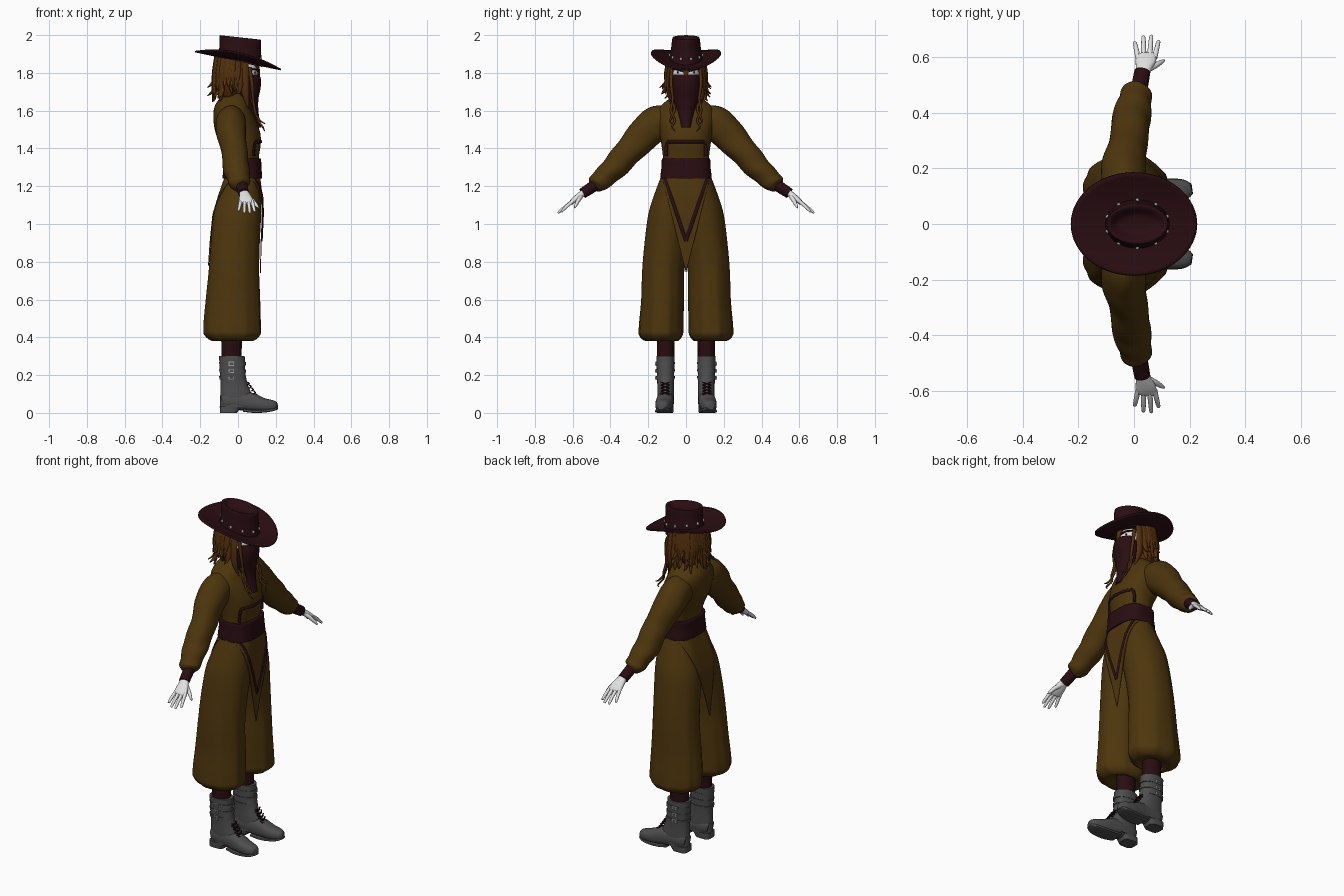
import bpy, bmesh, math, random
from mathutils import Vector, Matrix

random.seed(4)
TAU = math.tau


def mat(name, r, g, b):
    m = bpy.data.materials.new(name)
    m.diffuse_color = (r, g, b, 1)
    return m


OCHRE = mat("ochre cloth", .075, .036, .004)
MAROON = mat("dark maroon", .022, .004, .006)
HAIR = mat("brown hair", .088, .029, .004)
SKIN = mat("pale skin", .75, .75, .75)
BOOT = mat("grey leather", .075, .075, .075)
METAL = mat("light metal", .38, .38, .38)


def finish(name, bm, m, angle=50, solid=0):
    bmesh.ops.recalc_face_normals(bm, faces=bm.faces[:])
    me = bpy.data.meshes.new(name)
    bm.to_mesh(me)
    bm.free()
    me.materials.append(m)
    for p in me.polygons:
        p.use_smooth = True
    me.set_sharp_from_angle(angle=math.radians(angle))
    ob = bpy.data.objects.new(name, me)
    bpy.context.collection.objects.link(ob)
    if solid:
        mod = ob.modifiers.new("thickness", 'SOLIDIFY')
        mod.thickness = solid
        mod.offset = 0
    return ob


def build(name, rings, m, closed=True, cap=True, both=False, solid=0):
    """Skin a list of point rings; both=True also makes the mirrored side."""
    for s in ((1, -1) if both else (1,)):
        bm = bmesh.new()
        vs = [[bm.verts.new((p[0], p[1] * s, p[2])) for p in r] for r in rings]
        n = len(vs[0])
        for a, b in zip(vs, vs[1:]):
            for i in range(n if closed else n - 1):
                j = (i + 1) % n
                bm.faces.new((a[i], a[j], b[j], b[i]))
        if cap:
            bm.faces.new(vs[0])
            bm.faces.new(vs[-1])
        finish(name + ("_left" if s > 0 else "_right") * both, bm, m, solid=solid)


def spline(rows, k=5):
    """Catmull-Rom resampling of rows of numbers."""
    rows = [tuple(r) for r in rows]
    q = [rows[0]] + rows + [rows[-1]]
    out = []
    for i in range(1, len(q) - 2):
        for j in range(k):
            t = j / k
            out.append(tuple(.5 * (2 * b + (c - a) * t + (2 * a - 5 * b + 4 * c - d) * t * t
                                   + (3 * b - a - 3 * c + d) * t ** 3)
                             for a, b, c, d in zip(q[i - 1], q[i], q[i + 1], q[i + 2])))
    return out + [rows[-1]]


def sup(v, p):
    return math.copysign(abs(v) ** (2 / p), v)


def stack(name, rows, m, n=36, p=2, fold=None, both=False, k=5):
    """Vertical loft, rows are (z, x0, x1, y0, y1)."""
    rr = spline(rows, k)
    rings = []
    for i, (z, x0, x1, y0, y1) in enumerate(rr):
        ring = []
        for j in range(n):
            th = TAU * j / n
            f = fold(th, i / (len(rr) - 1)) if fold else 1
            ring.append(((x0 + x1) / 2 + (x1 - x0) / 2 * f * sup(math.cos(th), p),
                         (y0 + y1) / 2 + (y1 - y0) / 2 * f * sup(math.sin(th), p), z))
        rings.append(ring)
    build(name, rings, m, both=both)


def tube(name, rows, m, n=12, p=2, ref=(1, 0, 0), fold=None, both=False, k=4):
    """Loft along a path, rows are (x, y, z, half width along ref, half depth)."""
    rr = spline(rows, k)
    pts = [Vector(r[:3]) for r in rr]
    rings = []
    for i, r in enumerate(rr):
        t = (pts[min(i + 1, len(pts) - 1)] - pts[max(i - 1, 0)]).normalized()
        u = Vector(ref)
        u = (u - t * u.dot(t)).normalized()
        w = t.cross(u)
        ring = []
        for j in range(n):
            th = TAU * j / n
            f = fold(th, i / (len(rr) - 1)) if fold else 1
            ring.append(pts[i] + u * (r[3] * f * sup(math.cos(th), p)) + w * (r[4] * f * sup(math.sin(th), p)))
        rings.append(ring)
    build(name, rings, m, both=both)


def ball(name, loc, size, m):
    bm = bmesh.new()
    bmesh.ops.create_uvsphere(bm, u_segments=20, v_segments=12, radius=1,
                              matrix=Matrix.Translation(loc) @ Matrix.Diagonal((*size, 1)))
    finish(name, bm, m)


def box(name, loc, size, m):
    bm = bmesh.new()
    bmesh.ops.create_cube(bm, size=1, matrix=Matrix.Translation(loc) @ Matrix.Diagonal((*size, 1)))
    finish(name, bm, m, 30)


# Baggy trousers, gathered at the hem
LEG = [(1.30, -.055, .09, -.03, .115), (1.25, -.065, .108, -.04, .133), (1.15, -.10, .12, -.045, .17),
       (1.05, -.13, .122, -.04, .20), (.90, -.145, .115, -.01, .22), (.75, -.155, .112, .010, .233),
       (.60, -.17, .118, .012, .238), (.46, -.182, .122, .014, .25), (.41, -.175, .118, .018, .248),
       (.38, -.13, .075, .045, .21), (.40, -.08, .02, .07, .15)]
stack("trouser_leg", LEG, OCHRE, n=64, both=True,
      fold=lambda th, t: 1 + .03 * t * t * math.cos(9 * th + 4 * t) + .012 * t * t * math.cos(17 * th))


def skirt_x(z, y, side, off):
    """Front or back surface of the trousers, bridged between the legs."""
    for a, b in zip(LEG, LEG[1:]):
        if b[0] <= z:
            break
    t = (a[0] - z) / (a[0] - b[0])
    _, x0, x1, y0, y1 = [p + (q - p) * t for p, q in zip(a, b)]
    d = min(1, max(0, (abs(y) - (y0 + y1) / 2) / ((y1 - y0) / 2)))
    return (x0 + x1) / 2 + side * ((x1 - x0) / 2 * math.sqrt(1 - d * d) + off)


# Pointed flaps at front and back
for side, nm, drop, off in ((1, "front_flap", .52, .007), (-1, "back_flap", .48, .003)):
    rings = []
    for i in range(25):
        u = i / 12 - 1
        zs = [1.27 - v / 16 * (.01 + drop * (1 - abs(u))) for v in range(17)]
        rings.append([(skirt_x(z, u * .13, side, off), u * .13, z) for z in zs])
    build(nm, rings, OCHRE, closed=False, cap=False, solid=.005)
# V-shaped trim on the front flap
trim = []
for i in range(13):
    t = i / 12
    y, z = .115 * (1 - t), 1.25 - .34 * t
    trim.append((skirt_x(z, y, 1, .010), y, z, .005, .009))
tube("v_trim", trim, MAROON, n=8, k=1, both=True)

# Jacket body, sash and chest band
BODY = [(1.26, -.065, .108, -.12, .12), (1.35, -.068, .11, -.122, .122), (1.42, -.09, .120, -.13, .13),
        (1.48, -.118, .118, -.14, .14), (1.55, -.13, .095, -.155, .155), (1.61, -.127, .068, -.145, .145),
        (1.655, -.105, .055, -.10, .10), (1.69, -.07, .035, -.05, .05)]
stack("jacket_body", BODY, OCHRE, n=48, p=2.2)
stack("sash", [(1.24, -.08, .126, -.130, .130), (1.246, -.082, .128, -.136, .136), (1.30, -.077, .124, -.13, .13),
               (1.342, -.078, .122, -.128, .128), (1.348, -.07, .115, -.122, .122)], MAROON, n=48, p=2.8)
path = [(-.105, 1.36), (-.105, 1.39), (-.10, 1.43)] + [(y / 100, 1.436) for y in range(-8, 9, 2)] + \
       [(.10, 1.43), (.105, 1.39), (.105, 1.36)]
tube("chest_band", [(.015 + .106 * (1 - (abs(y) / .132) ** 2.2) ** (1 / 2.2), y, z, .007, .009) for y, z in path],
     MAROON, n=8, ref=(1, .01, .01), k=3)

# Sleeves, cuffs and hands
tube("sleeve", [(-.035, .07, 1.545, .07, .08), (-.037, .155, 1.53, .08, .093), (-.035, .22, 1.475, .078, .088),
                (-.018, .30, 1.39, .068, .075), (-.012, .37, 1.31, .07, .068), (.001, .43, 1.25, .062, .058),
                (.010, .475, 1.212, .052, .05), (.016, .492, 1.197, .028, .028)], OCHRE, n=32, both=True, k=8,
     fold=lambda th, t: 1 + .05 * t * math.sin(32 * t + 2.5 * math.sin(th)) + .015 * math.cos(5 * th + 9 * t))
tube("cuff", [(.015, .465, 1.218, .03, .03), (.022, .505, 1.19, .03, .03), (.03, .548, 1.162, .029, .028)],
     MAROON, n=20, both=True)
tube("palm", [(.03, .53, 1.175, .022, .018), (.034, .555, 1.157, .027, .017), (.041, .585, 1.132, .036, .016),
              (.046, .607, 1.114, .036, .012), (.046, .614, 1.108, .03, .006)], SKIN, n=18, p=2.4, both=True)
for nm, bx, tx, ty, tz in (("little", .015, .003, .652, 1.072), ("ring", .035, .034, .672, 1.062),
                           ("middle", .056, .062, .674, 1.062), ("index", .074, .088, .656, 1.068)):
    tube(nm + "_finger", [(bx, .597, 1.122, .010, .010), ((bx + tx) / 2, (.6 + ty) / 2, (1.125 + tz) / 2, .009, .009),
                          (tx, ty, tz, .007, .006), (tx, ty + .003, tz - .003, .002, .002)], SKIN, n=10, both=True)
tube("thumb", [(.045, .555, 1.15, .013, .014), (.075, .570, 1.125, .011, .012), (.097, .583, 1.10, .008, .009),
               (.110, .590, 1.085, .003, .003)], SKIN, n=10, ref=(0, 1, 0), both=True)

# Head, eyes and face scarf
ball("head", (.02, 0, 1.79), (.086, .075, .10), SKIN)
for s in (1, -1):
    ball("pupil", (.090, s * .043, 1.803), (.004, .004, .006), MAROON)
tube("brow", [(.106, .015, 1.808, .006, .004), (.097, .045, 1.817, .006, .004), (.07, .07, 1.82, .006, .003)],
     MAROON, n=8, both=True)
stack("face_scarf", [(1.792, -.01, .112, -.066, .066), (1.76, -.01, .122, -.073, .073), (1.71, -.01, .118, -.076, .076),
                     (1.66, .0, .108, -.066, .066), (1.60, .02, .108, -.045, .045), (1.55, .04, .115, -.035, .035),
                     (1.51, .06, .124, -.028, .028)], MAROON, n=28)

# Hair: inner mass, outward flicked strands, long front locks
stack("hair_mass", [(1.855, -.10, .045, -.088, .088), (1.80, -.118, .04, -.10, .10), (1.74, -.118, .02, -.098, .098),
                    (1.69, -.10, .0, -.08, .08), (1.65, -.07, -.02, -.05, .05)], HAIR, n=40,
      fold=lambda th, t: 1 + .02 * math.cos(22 * th))
for i in range(44):
    a = math.radians(60 + 240 * i / 43)
    c, s = math.cos(a), math.sin(a)
    lo = random.uniform(1.645, 1.73)
    fl = random.uniform(-.01, .03)
    w = random.uniform(.011, .016)
    da = random.uniform(-.025, .025)
    tx, ty = -da * s, da * c
    top = 1.862 - .21 * (-.025 + .088 * c)
    tube("hair_strand", [(-.025 + .086 * c, .09 * s, top, w, w), (-.03 + .094 * c, .102 * s, 1.79, w, w),
                         (-.032 + .094 * c + tx * .5, .104 * s + ty * .5, lo + .035, w * .8, w * .7),
                         (-.032 + (.1 + fl) * c + tx, (.112 + fl) * s + ty, lo, .002, .002)], HAIR, n=8)
tube("side_lock", [(.03, .082, 1.85, .024, .012), (.035, .092, 1.77, .024, .012), (.04, .09, 1.69, .019, .01),
                   (.055, .07, 1.61, .003, .003)], HAIR, n=8, both=True)
tube("side_flick", [(.01, .09, 1.80, .018, .012), (.008, .102, 1.74, .018, .012), (.005, .112, 1.705, .012, .008),
                    (.0, .132, 1.688, .002, .002)], HAIR, n=8, both=True)
tube("front_lock", [(.06, .075, 1.83, .01, .009), (.075, .079, 1.74, .009, .009), (.08, .07, 1.66, .007, .007),
                    (.09, .08, 1.60, .007, .007), (.105, .06, 1.55, .006, .006), (.13, .074, 1.515, .005, .005),
                    (.142, .055, 1.49, .002, .002)], HAIR, n=8, both=True)
tube("curled_lock", [(.07, .075, 1.66, .007, .007), (.088, .06, 1.61, .007, .007), (.10, .075, 1.57, .006, .006),
                     (.12, .085, 1.545, .005, .005), (.145, .075, 1.53, .002, .002)], HAIR, n=8, both=True)
tube("fringe", [(.095, 0, 1.845, .012, .024), (.106, 0, 1.815, .01, .018), (.112, 0, 1.78, .004, .006)], HAIR, n=8)


# Hat: tilted brim curled at the sides, pinched crown, studs
def brim_z(x, y):
    return 1.865 - .21 * x + .042 * (y / .185) ** 2


rings = []
for i in range(9):
    f = i / 8
    ring = []
    for j in range(64):
        th = TAU * j / 64
        x = .01 * (1 - f) + (.10 + .127 * f) * math.cos(th)
        y = (.075 + .11 * f) * math.sin(th)
        ring.append((x, y, brim_z(x, y)))
    rings.append(ring)
build("hat_brim", rings, MAROON, cap=False, solid=.008)
crown = [(.117, .09, 1.858, .21), (.113, .086, 1.89, .20), (.11, .078, 1.94, .16), (.111, .073, 1.98, .12),
         (.107, .068, 1.989, .11), (.095, .055, 1.984, .10), (.07, .035, 1.962, .05), (.03, .012, 1.957, .05)]
rings = []
for rx, ry, z, tilt in spline(crown, 3):
    pts = [(.012 + rx * math.cos(TAU * j / 48), ry * math.sin(TAU * j / 48)) for j in range(48)]
    rings.append([(x, y, z - tilt * x) for x, y in pts])
build("hat_crown", rings, MAROON)
for i in range(10):
    a = TAU * (i + .5) / 10
    x, y = .012 + .113 * math.cos(a), .086 * math.sin(a)
    ball("hat_stud", (x, y, 1.897 - .2 * x), (.007, .007, .009), METAL)

# Stockings and boots
stack("stocking", [(.25, -.085, .02, .062, .154), (.35, -.088, .02, .062, .154), (.44, -.09, .025, .06, .156)],
      MAROON, n=24, both=True)
SHAFT = [(.30, -.10, .035, .06, .157), (.29, -.10, .036, .06, .157), (.22, -.096, .038, .062, .155),
         (.15, -.092, .052, .064, .152), (.09, -.094, .075, .064, .152), (.03, -.094, .08, .066, .150)]
stack("boot_shaft", SHAFT, BOOT, n=32, p=2.3, both=True)
tube("boot_foot", [(-.085, .108, .06, .030, .035), (-.05, .108, .065, .043, .045), (.03, .109, .062, .045, .05),
                   (.08, .113, .055, .046, .048), (.13, .118, .043, .045, .037), (.18, .123, .038, .037, .030),
                   (.203, .126, .037, .024, .021), (.208, .127, .037, .012, .010)], BOOT, n=24, p=2.5,
     ref=(0, 1, 0), both=True)
tube("boot_sole", [(.03, .109, .014, .044, .008), (.08, .113, .008, .047, .008), (.13, .118, .009, .046, .008),
                   (.18, .123, .016, .038, .008), (.208, .127, .024, .02, .006)], BOOT, n=16, p=4,
     ref=(0, 1, 0), both=True)
stack("boot_heel", [(.0, -.095, -.005, .068, .148), (.035, -.097, .02, .066, .150)], BOOT, n=24, p=3.5, k=1, both=True)
for z in (.185, .222, .26):
    stack("boot_strap", [(z - .009, -.098, .043, .060, .157), (z + .009, -.100, .041, .059, .158)],
          BOOT, n=32, p=2.3, k=1, both=True)
    for s in (1, -1):
        box("strap_buckle", (-.035, s * .159, z), (.030, .006, .022), METAL)
        box("buckle_centre", (-.035, s * .1605, z), (.020, .006, .013), BOOT)
for i in range(5):
    z, x = .155 - .016 * i, .055 + .011 * i
    for d in (1, -1):
        tube("boot_lace", [(x - .004, .11 - .022 * d, z - .007, .004, .004), (x + .004, .11, z, .004, .004),
                           (x - .004, .11 + .022 * d, z + .007, .004, .004)], MAROON, n=6, both=True, k=2)
